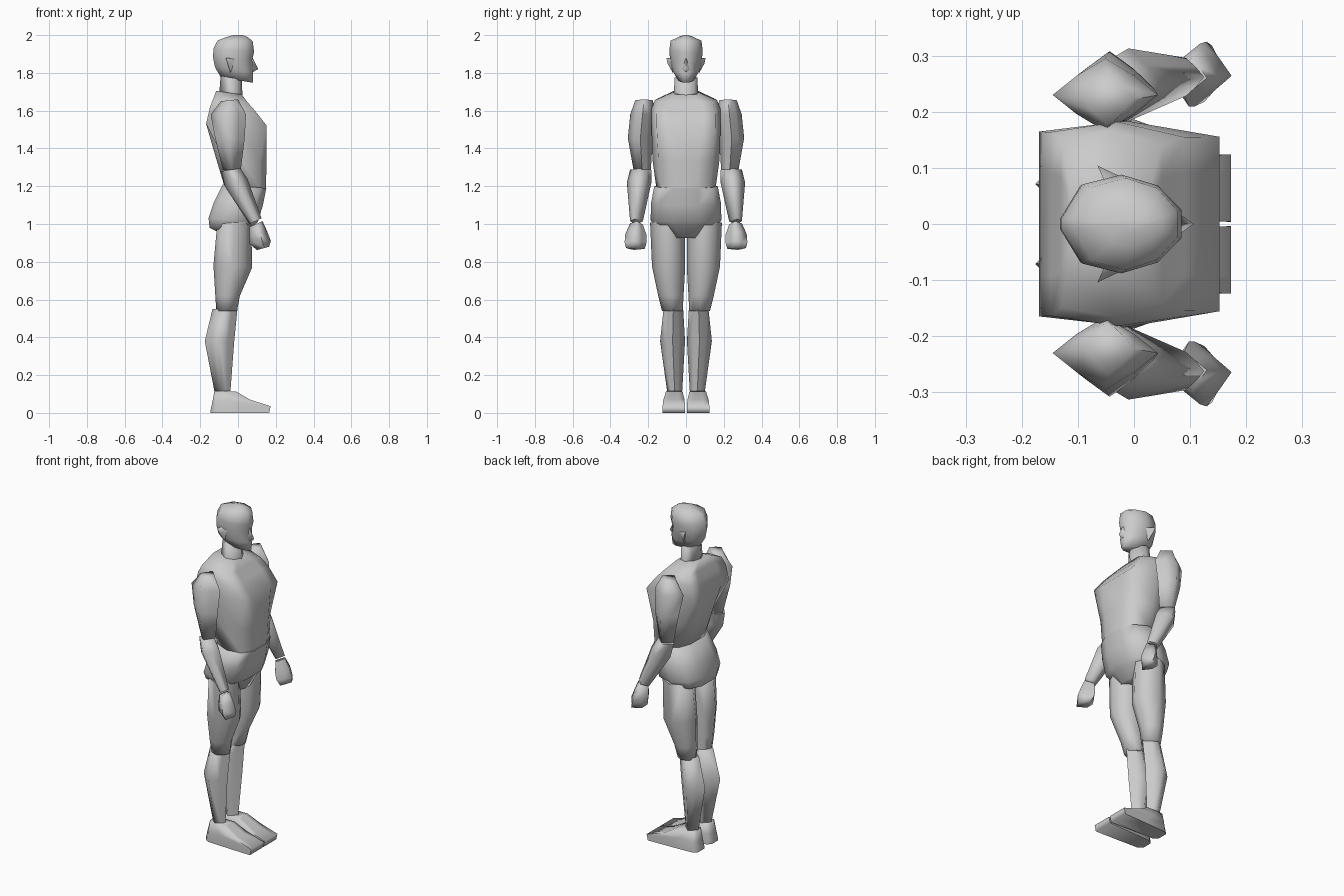
import bpy, bmesh, math

# Cross-sections: u runs back to front, v runs across
OCT = [(-1, 0), (-.68, .68), (0, 1), (.68, .68), (1, 0), (.68, -.68), (0, -1), (-.68, -.68)]
DIAMOND = [(-1, 0), (-.55, .52), (0, 1), (.55, .52), (1, 0), (.55, -.52), (0, -1), (-.55, -.52)]
MITT = [(-1, .1), (-.45, .55), (.2, 1), (.6, .5), (1, -.05), (.4, -.55), (-.2, -1), (-.6, -.5)]
BOX = [(-1, -.5), (-1, .5), (-1, .9), (0, 1), (1, .85), (1, .5), (1, -.5), (1, -.85), (0, -1), (-1, -.9)]
SOFT = [(-1, -.4), (-1, .4), (-.72, .82), (0, 1), (.72, .82), (1, .38), (1, -.38), (.72, -.82), (0, -1), (-.72, -.82)]
SOLE = [(-1, -.5), (-1, .5), (-.85, .82), (0, .92), (1, 1), (1, .5), (1, -.5), (1, -1), (0, -.92), (-.85, -.82)]
SKULL = [(-1, .1), (-.65, .8), (0, 1), (.6, .78), (1, .28), (1, -.28), (.6, -.78), (0, -1), (-.65, -.8), (-1, -.1)]


def finish(name, bm, mirror):
    bmesh.ops.recalc_face_normals(bm, faces=bm.faces)
    me = bpy.data.meshes.new(name)
    bm.to_mesh(me)
    bm.free()
    ob = bpy.data.objects.new(name, me)
    bpy.context.collection.objects.link(ob)
    if mirror:
        mod = ob.modifiers.new("mirror", 'MIRROR')
        mod.use_axis = (False, True, False)
        mod.use_mirror_merge = False
    bpy.ops.object.select_all(action='DESELECT')
    ob.select_set(True)
    bpy.context.view_layer.objects.active = ob
    bpy.ops.object.shade_smooth_by_angle(angle=math.radians(85))


def loft(name, rings, section=OCT, mirror=False):
    """Each ring: back x, back z, front x, front z, centre y, half width, own section (optional)."""
    bm = bmesh.new()
    loops = []
    for xb, zb, xf, zf, yc, hy, *own in rings:
        loops.append([bm.verts.new((xb + (xf - xb) * (u + 1) / 2, yc + v * hy,
                                    zb + (zf - zb) * (u + 1) / 2))
                      for u, v in (own[0] if own else section)])
    n = len(section)
    for a, b in zip(loops, loops[1:]):
        for i in range(n):
            j = (i + 1) % n
            bm.faces.new((a[i], a[j], b[j], b[i]))
    bm.faces.new(loops[0])
    bm.faces.new(loops[-1])
    finish(name, bm, mirror)


def hull(name, points, mirror=False):
    bm = bmesh.new()
    for p in points:
        bm.verts.new(p)
    bmesh.ops.convex_hull(bm, input=bm.verts)
    finish(name, bm, mirror)


# Head with nose and ears
loft("head", [(-.09, 1.775, .08, 1.748, 0, .042), (-.122, 1.83, .08, 1.80, 0, .074),
              (-.132, 1.88, .075, 1.87, 0, .085), (-.13, 1.93, .085, 1.91, 0, .088),
              (-.108, 1.972, .078, 1.968, 0, .082), (-.06, 1.99, .05, 1.99, 0, .04),
              (-.025, 2.0, .025, 2.0, 0, .012)], SKULL)
hull("nose", [(.075, 0, 1.885), (.107, 0, 1.82), (.07, .025, 1.815), (.07, -.025, 1.815), (.07, 0, 1.8)])
hull("ear", [(-.065, .104, 1.88), (-.055, .098, 1.85), (-.04, .07, 1.80), (-.01, .078, 1.87), (-.05, .07, 1.88)], True)
loft("neck", [(-.10, 1.68, .025, 1.65, 0, .066), (-.092, 1.785, .02, 1.765, 0, .06)])

# Trunk
loft("chest", [(-.075, 1.21, .147, 1.185, 0, .158, SOFT), (-.12, 1.36, .152, 1.33, 0, .178, SOFT),
               (-.169, 1.53, .152, 1.52, 0, .183), (-.148, 1.62, .09, 1.60, 0, .182),
               (-.13, 1.665, .05, 1.645, 0, .165), (-.115, 1.705, .02, 1.685, 0, .07)], BOX)
loft("pelvis", [(-.08, 1.21, .15, 1.19, 0, .168), (-.13, 1.11, .132, 1.10, 0, .186),
                (-.156, 1.03, .105, 1.01, 0, .187), (-.15, .98, .085, .995, 0, .165),
                (-.06, .935, .06, .925, 0, .07)], SOFT)

# Arms
loft("upper_arm", [(-.09, 1.65, .0, 1.66, .222, .047), (-.145, 1.58, .043, 1.58, .23, .065),
                   (-.122, 1.46, .035, 1.45, .242, .066), (-.08, 1.285, .015, 1.29, .232, .046)], DIAMOND, True)
loft("forearm", [(-.088, 1.28, .012, 1.295, .24, .056), (-.07, 1.20, .05, 1.24, .248, .065),
                 (.06, 1.0, .125, 1.03, .262, .034)], DIAMOND, True)
loft("hand", [(.062, .985, .13, 1.015, .262, .034), (.06, .93, .155, .96, .265, .056),
              (.062, .895, .174, .91, .267, .058), (.10, .862, .165, .88, .268, .05)], MITT, True)

# Legs
loft("thigh", [(-.11, 1.0, .07, 1.015, .098, .092), (-.13, .78, .075, .77, .092, .088),
               (-.12, .62, .01, .62, .08, .067), (-.115, .54, -.005, .54, .072, .055)], mirror=True)
loft("shin", [(-.135, .55, -.003, .55, .067, .052), (-.176, .38, -.02, .38, .071, .066),
              (-.125, .115, -.04, .115, .06, .04)], DIAMOND, True)
loft("foot", [(-.125, .117, -.01, .113, .062, .044), (-.135, .06, .065, .07, .064, .056),
              (-.145, .015, .173, .035, .064, .06), (-.145, 0, .165, 0, .064, .06)], SOLE, True)
